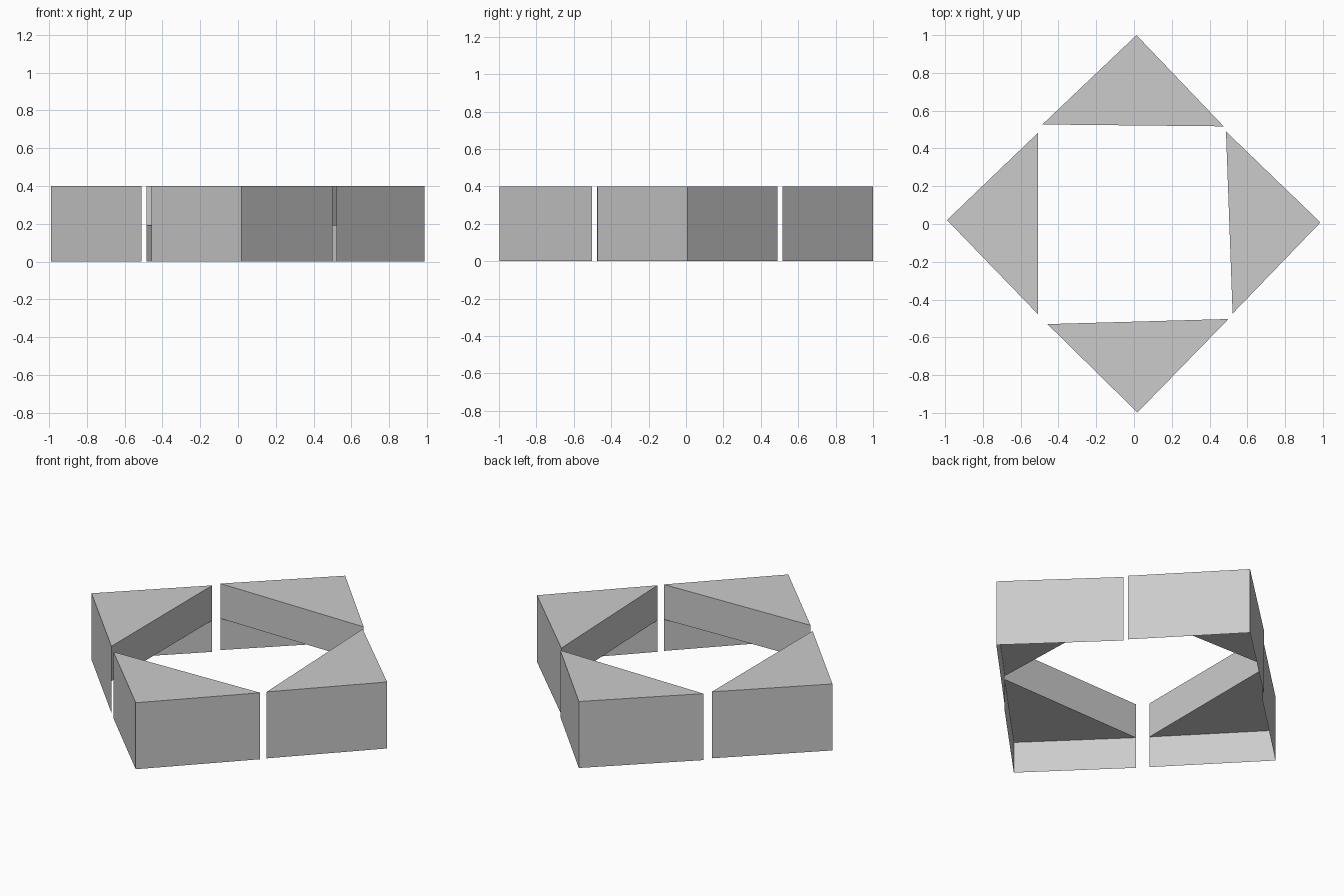
import bpy
import bmesh

if "Cube" in bpy.data.objects:
    bpy.data.objects.remove(bpy.data.objects["Cube"])

TOP, FLOOR = 0.40, 0.19


def corner_block(name, a, tip, b):
    """Triangular block: full-height outer walls, hollow and open below FLOOR."""
    bm = bmesh.new()

    def ring(z):
        return [bm.verts.new((x, y, z)) for x, y in (a, tip, b)]

    low, mid, top = ring(0.0), ring(FLOOR), ring(TOP)
    bm.faces.new(top)                                     # top
    bm.faces.new(mid[::-1])                               # underside
    bm.faces.new((mid[2], mid[0], top[0], top[2]))        # inner wall
    for i in (0, 1):                                      # outer walls
        bm.faces.new((low[i], low[i + 1], top[i + 1], top[i]))
    mesh = bpy.data.meshes.new(name)
    bm.to_mesh(mesh)
    bm.free()
    obj = bpy.data.objects.new(name, mesh)
    bpy.context.collection.objects.link(obj)
    return obj


# Four corner blocks, corners listed counter-clockwise from above
corner_block("back_block", (0.475, 0.517), (0.013, 1.0), (-0.485, 0.527))
corner_block("left_block", (-0.509, 0.482), (-0.99, 0.021), (-0.509, -0.477))
corner_block("front_block", (-0.458, -0.53), (0.018, -0.998), (0.50, -0.503))
corner_block("right_block", (0.522, -0.474), (0.987, 0.008), (0.487, 0.49))
